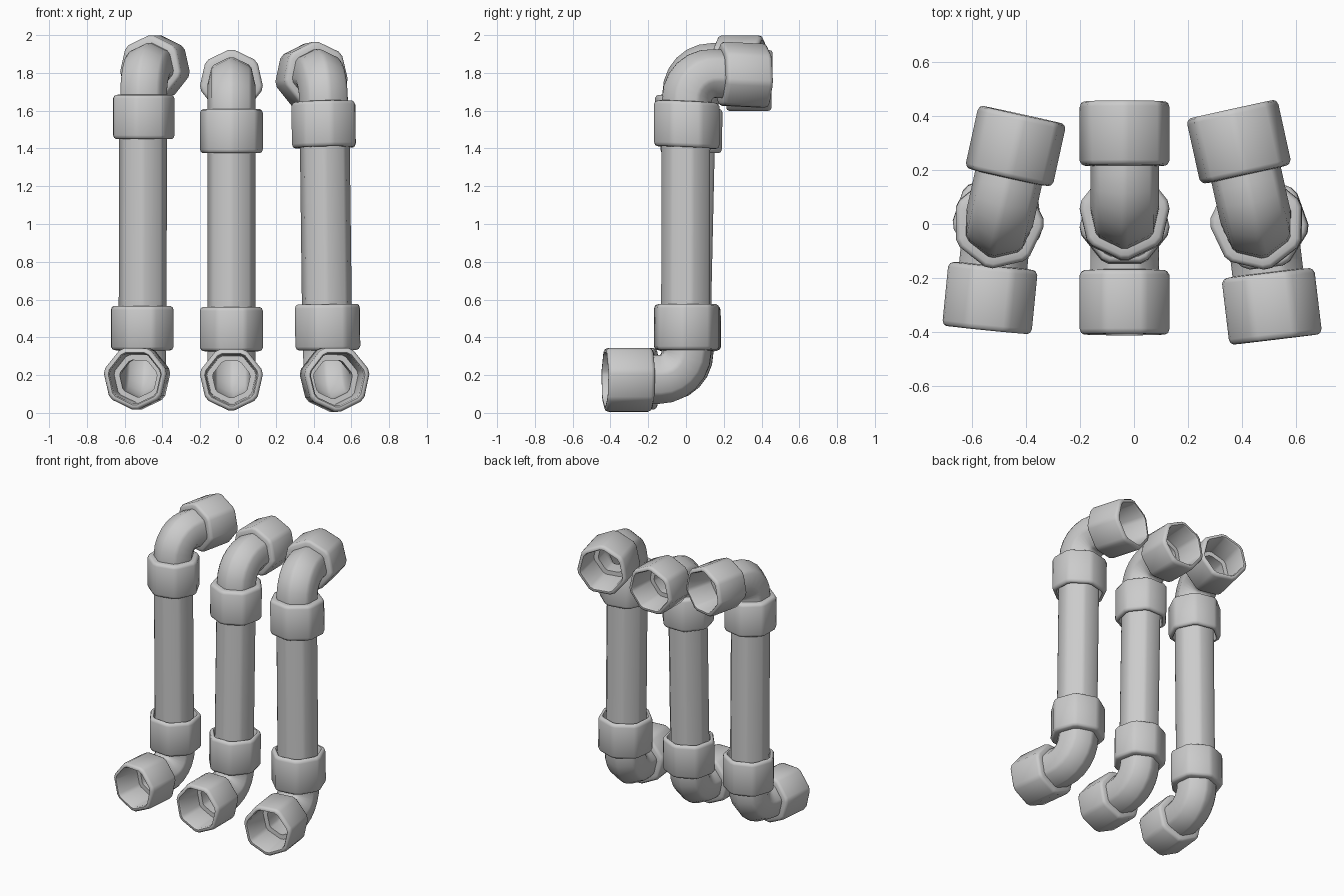
import bpy, bmesh
from math import sin, cos, pi, radians
from mathutils import Vector

if "Cube" in bpy.data.objects:
    bpy.data.objects.remove(bpy.data.objects["Cube"])

SIDES = 7
# seven-sided section with softened corners: two points per corner
ANGLES = [2 * pi * k / SIDES + s for k in range(SIDES) for s in (-0.09, 0.09)]


def ring(p, r, u, v):
    return [p + r * (cos(a) * u + sin(a) * v) for a in ANGLES]


def loft(name, rings):
    """Skin a closed loop of rings into a hollow part."""
    bm = bmesh.new()
    vs = [[bm.verts.new(c) for c in rg] for rg in rings]
    n = len(ANGLES)
    for i in range(len(vs)):
        a, b = vs[i], vs[(i + 1) % len(vs)]
        for j in range(n):
            k = (j + 1) % n
            bm.faces.new((a[j], a[k], b[k], b[j]))
    bmesh.ops.recalc_face_normals(bm, faces=bm.faces)
    me = bpy.data.meshes.new(name)
    bm.to_mesh(me)
    bm.free()
    ob = bpy.data.objects.new(name, me)
    bpy.context.collection.objects.link(ob)
    bpy.ops.object.select_all(action='DESELECT')
    ob.select_set(True)
    bpy.context.view_layer.objects.active = ob
    bpy.ops.object.shade_smooth_by_angle(angle=radians(55))


def elbow(name, corner, d, h, s):
    """Elbow with a socket on each leg; d points to the pipe, h to the mouth."""
    d, h = d.normalized(), h.normalized()
    side = h.cross(d).normalized()
    R, rt, rb = 0.14, 0.128, 0.10

    def outer(base, end):
        return [(base, rt), (base + .002, .152), (base + .007, .161),
                (base + .02, .168), (end - .02, .168), (end - .006, .163),
                (end, .153)]

    def inner(base, end):
        return [(end, .143), (end - .012, .136), (base + .05, .13), (base + .05, rb)]

    def on_leg(axis, out, prof):
        return [ring(corner + axis * t * s, r * s, out, side) for t, r in prof]

    def bend(r):
        rings = []
        for i in range(7):
            f = pi / 2 * i / 6
            o = -(cos(f) * h + sin(f) * d)
            rings.append(ring(corner + s * R * (h + d + o), r * s, o, side))
        return rings

    a, b = (0.145, 0.38), (0.175, 0.415)
    rings = on_leg(d, -h, outer(*a))[::-1] + bend(rt)
    rings += on_leg(h, -d, outer(*b) + inner(*b))
    rings += bend(rb)[::-1] + on_leg(d, -h, inner(*a))[::-1]
    loft(name, rings)


# lower corner, upper corner, lower mouth direction, upper mouth direction, scale
pipes = {
    "left": ((-.505, .02, .185), (-.503, .0, 1.83), (-.1, -1, 0), (.22, 1, 0), 1.0),
    "middle": ((-.035, .005, .18), (-.035, .04, 1.755), (0, -1, 0), (0, 1, 0), 1.0),
    "right": ((.475, .0, .18), (.455, .005, 1.80), (.12, -1, 0), (-.22, 1, -.05), 1.04),
}

for tag, (lo, up, h_lo, h_up, s) in pipes.items():
    lo, up = Vector(lo), Vector(up)
    d = (up - lo).normalized()
    # bottom and top elbows
    elbow(tag + "_lower_elbow", lo, d, Vector(h_lo), s)
    elbow(tag + "_upper_elbow", up, -d, Vector(h_up), s)
    # straight pipe between the sockets
    u = Vector((0, -1, 0))
    v = d.cross(u).normalized()
    p, q = lo + d * .2 * s, up - d * .2 * s
    loft(tag + "_straight_pipe", [ring(c, r * s, u, v) for c, r in
                                  ((p, .128), (q, .128), (q, .10), (p, .10))])
